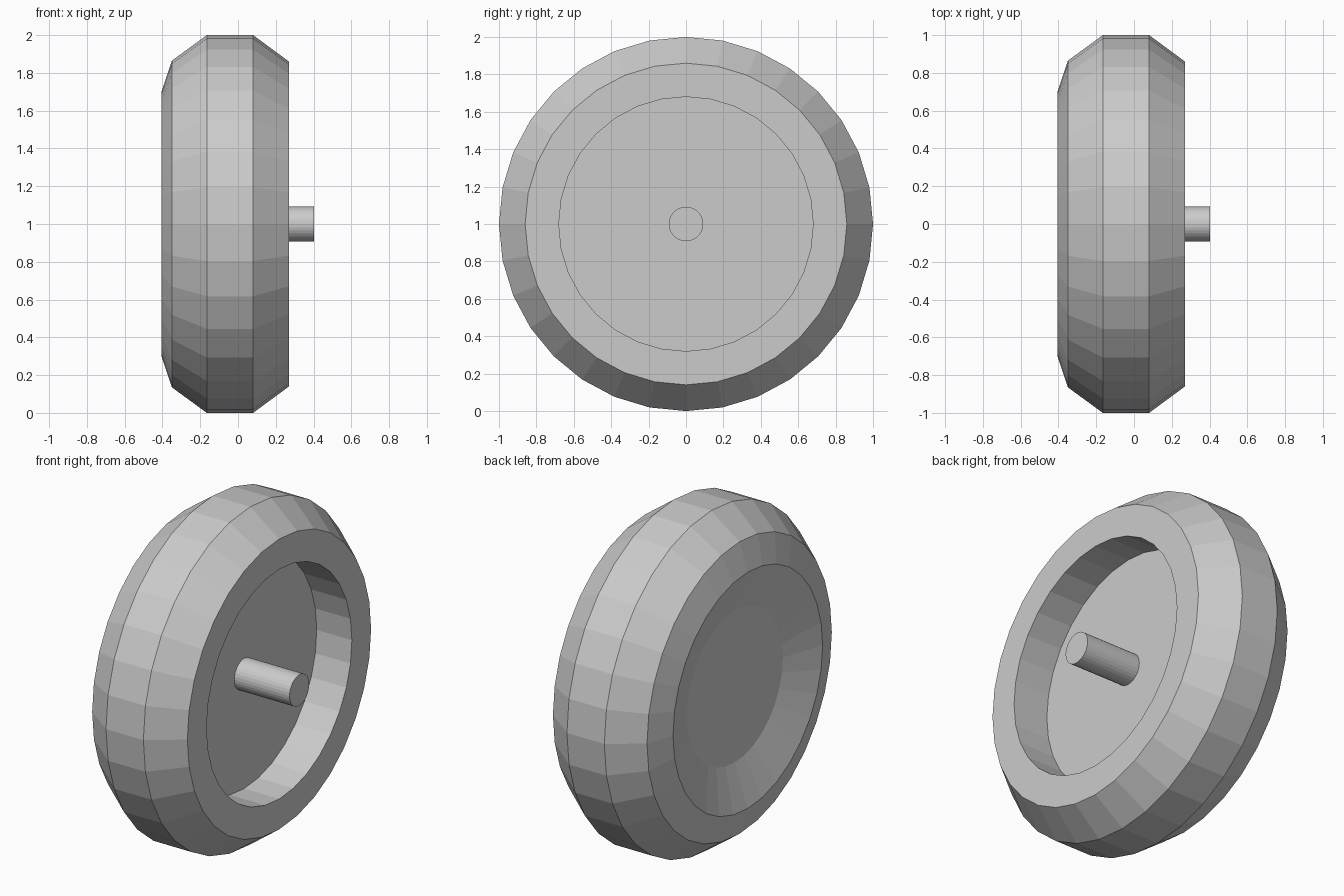
import bpy, bmesh
from math import sin, cos, pi

if "Cube" in bpy.data.objects:
    bpy.data.objects.remove(bpy.data.objects["Cube"])

SIDES = 32
CENTRE_Z = 1.0


def lathe_x(name, profile, sides=SIDES):
    """Spin (x, radius) points about the horizontal x axis and cap both ends."""
    bm = bmesh.new()
    rings = []
    for x, r in profile:
        rings.append([bm.verts.new((x, r * sin(2 * pi * i / sides),
                                    CENTRE_Z + r * cos(2 * pi * i / sides)))
                      for i in range(sides)])
    for a, b in zip(rings, rings[1:]):
        for i in range(sides):
            j = (i + 1) % sides
            bm.faces.new((a[i], a[j], b[j], b[i]))
    bm.faces.new(rings[0])
    bm.faces.new(rings[-1])
    bmesh.ops.recalc_face_normals(bm, faces=bm.faces)
    mesh = bpy.data.meshes.new(name)
    bm.to_mesh(mesh)
    bm.free()
    obj = bpy.data.objects.new(name, mesh)
    bpy.context.collection.objects.link(obj)
    return obj


# Wheel: dished outer face, bevelled tread, deep recess on the axle side
lathe_x("wheel", [
    (-0.32, 0.45),
    (-0.405, 0.70),
    (-0.35, 0.865),
    (-0.165, 1.0),
    (0.08, 1.0),
    (0.27, 0.86),
    (0.27, 0.68),
    (0.04, 0.68),
])

# Axle: stub rising from the recess floor
lathe_x("axle", [(0.035, 0.092), (0.402, 0.092)])
